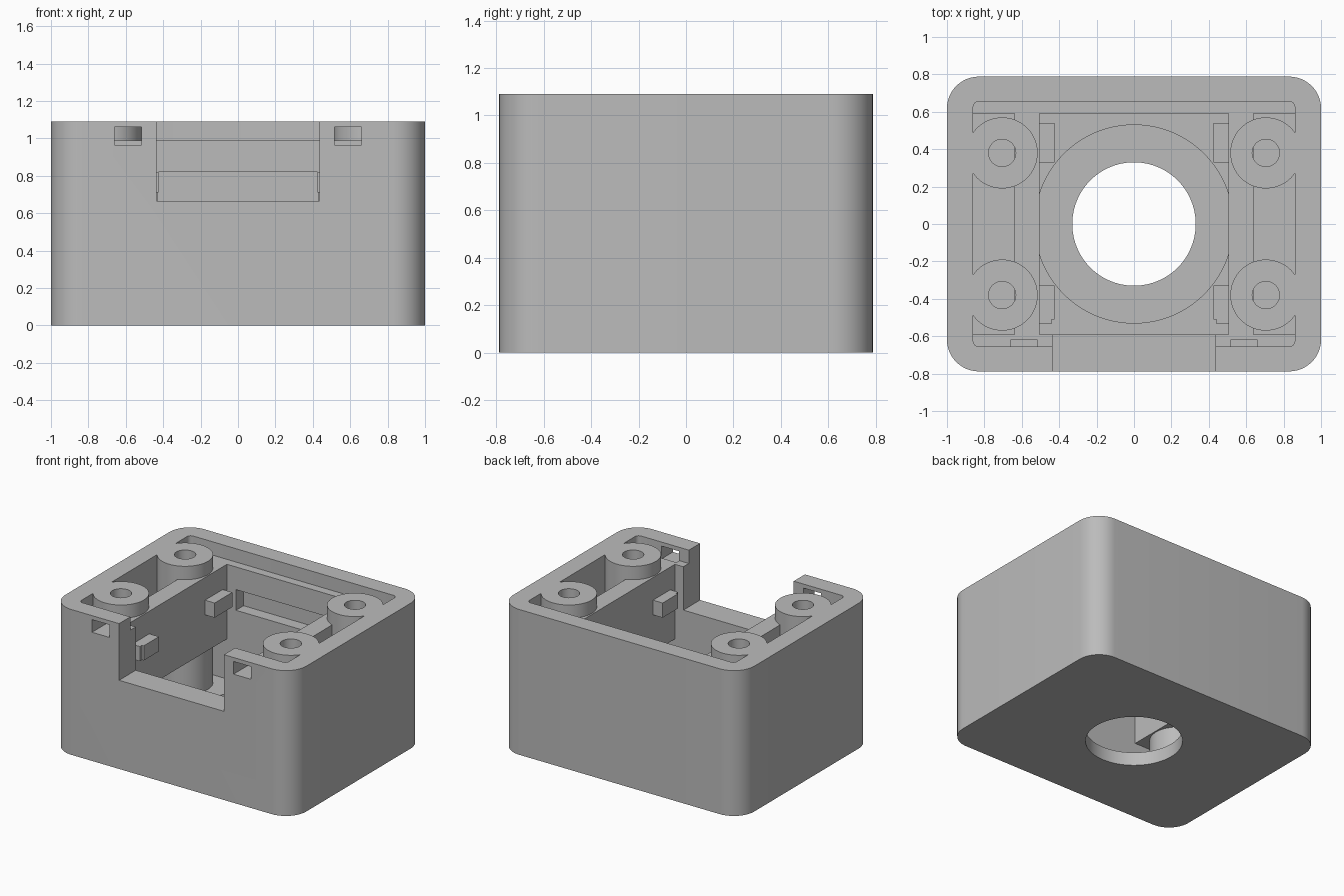
import bpy, bmesh, math

cube = bpy.data.objects.get("Cube")
if cube:
    bpy.data.objects.remove(cube, do_unlink=True)

grey = bpy.data.materials.new("plain_grey")
grey.use_nodes = True
colour = (0.5, 0.5, 0.5, 1)
grey.diffuse_color = colour
grey.node_tree.nodes["Principled BSDF"].inputs["Base Color"].default_value = colour

HEIGHT = 1.09
LEDGE = 0.99
FLOOR = 0.13


def finish(name, bm):
    bmesh.ops.recalc_face_normals(bm, faces=bm.faces)
    mesh = bpy.data.meshes.new(name)
    bm.to_mesh(mesh)
    bm.free()
    mesh.materials.append(grey)
    obj = bpy.data.objects.new(name, mesh)
    bpy.context.collection.objects.link(obj)
    return obj


def prism(name, outline, z0, z1):
    """Extrude a flat outline from z0 up to z1."""
    bm = bmesh.new()
    face = bm.faces.new([bm.verts.new((x, y, z0)) for x, y in outline])
    result = bmesh.ops.extrude_face_region(bm, geom=[face])
    top = [v for v in result["geom"] if isinstance(v, bmesh.types.BMVert)]
    bmesh.ops.translate(bm, verts=top, vec=(0, 0, z1 - z0))
    return finish(name, bm)


def box(name, x0, x1, y0, y1, z0, z1):
    return prism(name, [(x0, y0), (x1, y0), (x1, y1), (x0, y1)], z0, z1)


def disc(name, x, y, radius, z0, z1, sides=64):
    angles = [2 * math.pi * i / sides for i in range(sides)]
    return prism(name, [(x + radius * math.cos(a), y + radius * math.sin(a))
                        for a in angles], z0, z1)


def rounded(name, half_x, half_y, radius, z0, z1, steps=12):
    points = []
    for quarter, (sx, sy) in enumerate([(1, 1), (-1, 1), (-1, -1), (1, -1)]):
        for i in range(steps + 1):
            a = (quarter + i / steps) * math.pi / 2
            points.append((sx * (half_x - radius) + radius * math.cos(a),
                           sy * (half_y - radius) + radius * math.sin(a)))
    return prism(name, points, z0, z1)


def combine(target, tool, operation):
    """Apply a boolean and throw the tool away."""
    mod = target.modifiers.new("boolean", "BOOLEAN")
    mod.operation = operation
    mod.solver = "EXACT"
    mod.object = tool
    tool.hide_render = True
    bpy.context.view_layer.objects.active = target
    bpy.ops.object.modifier_apply(modifier=mod.name)
    bpy.data.objects.remove(tool, do_unlink=True)


def cut(target, tool):
    combine(target, tool, "DIFFERENCE")


# Outer case, hollowed with a shallow ledge at the front and back
case = rounded("case", 1.0, 0.788, 0.17, 0, HEIGHT)
cut(case, rounded("upper_cavity", 0.86, 0.655, 0.03, LEDGE, HEIGHT + 0.1, 4))
cut(case, box("lower_cavity", -0.86, 0.86, -0.59, 0.59, FLOOR, HEIGHT + 0.05))

# Round recess and through hole in the floor
cut(case, disc("floor_recess", 0, 0, 0.53, 0.1, FLOOR + 0.1, 96))
cut(case, disc("floor_hole", 0, 0, 0.33, -0.1, 0.3, 96))

# Front opening, and the slot facing it in the back wall
cut(case, box("front_notch", -0.435, 0.435, -0.9, -0.5, 0.665, HEIGHT + 0.1))
cut(case, box("back_slot", -0.43, 0.43, 0.5, 0.68, 0.665, 0.82))

# Small windows either side of the front opening
for side in (-1, 1):
    x0, x1 = sorted((side * 0.515, side * 0.66))
    cut(case, box("window", x0, x1, -0.9, -0.62, 0.965, 1.06))

# Four screw posts, flush with the rim
corners = [(x, y) for x in (-0.705, 0.705) for y in (-0.38, 0.38)]
for x, y in corners:
    combine(case, disc("post", x, y, 0.19, 0.05, HEIGHT), "UNION")
for x, y in corners:
    cut(case, disc("screw_hole", x, y, 0.073, 0.5, HEIGHT + 0.1, 32))

# Hanging partitions and the clips on their inner faces
parts = [case]
for side, label in ((-1, "right"), (1, "left")):
    def sided(name, inner, outer, *rest):
        x0, x1 = sorted((side * inner, side * outer))
        parts.append(box(label + "_" + name, x0, x1, *rest))
    sided("partition", 0.505, 0.64, -0.59, 0.59, 0.43, LEDGE)
    sided("back_clip", 0.425, 0.51, 0.33, 0.54, 0.71, 0.82)
    sided("front_clip", 0.425, 0.51, -0.51, -0.33, 0.71, 0.82)
    sided("front_clip_step", 0.44, 0.51, -0.535, -0.51, 0.71, 0.82)

# Smooth the round walls, keep the edges sharp
bpy.ops.object.select_all(action="DESELECT")
for part in parts:
    part.select_set(True)
bpy.context.view_layer.objects.active = case
bpy.ops.object.shade_smooth_by_angle(angle=math.radians(30))
